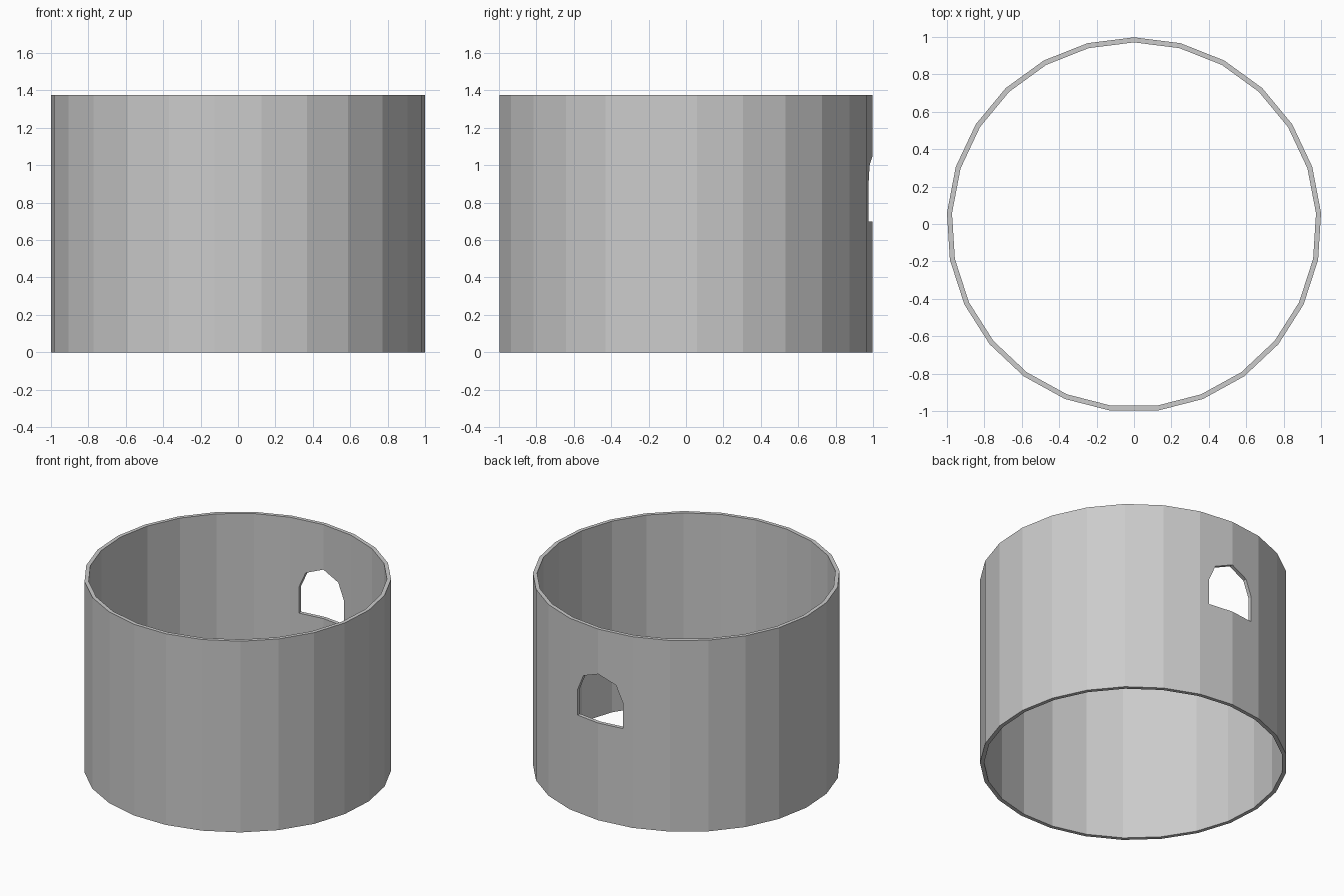
import bpy, bmesh
from math import sin, cos, tau

if "Cube" in bpy.data.objects:
    bpy.data.objects.remove(bpy.data.objects["Cube"])

SIDES, HEIGHT = 25, 1.376
R_OUT, R_IN, Y_SHIFT = 1.002, 0.975, -0.004


def make_object(name, bm):
    bmesh.ops.recalc_face_normals(bm, faces=bm.faces)
    mesh = bpy.data.meshes.new(name)
    bm.to_mesh(mesh)
    bm.free()
    obj = bpy.data.objects.new(name, mesh)
    bpy.context.collection.objects.link(obj)
    return obj


# Round wall: a thin rectangular section carried around 25 sides
section = [(R_OUT, 0), (R_OUT, HEIGHT), (R_IN, HEIGHT), (R_IN, 0)]
bm = bmesh.new()
rings = []
for i in range(SIDES):
    a = tau * i / SIDES
    rings.append([bm.verts.new((r * sin(a), r * cos(a) + Y_SHIFT, z)) for r, z in section])
for i in range(SIDES):
    p, q = rings[i], rings[(i + 1) % SIDES]
    for k in range(4):
        n = (k + 1) % 4
        bm.faces.new((p[k], p[n], q[n], q[k]))
wall = make_object("round_wall", bm)

# Arched window cutter through the back of the wall
arch = [(-0.18, 0.70), (0.18, 0.70), (0.18, 0.885), (0.13, 1.0),
        (0, 1.052), (-0.13, 1.0), (-0.18, 0.885)]
bm = bmesh.new()
face = bm.faces.new([bm.verts.new((x, 0.8, z)) for x, z in arch])
ext = bmesh.ops.extrude_face_region(bm, geom=[face], use_keep_orig=True)
bmesh.ops.translate(bm, vec=(0, 0.4, 0),
                    verts=[g for g in ext["geom"] if isinstance(g, bmesh.types.BMVert)])
cutter = make_object("window_cutter", bm)
cutter.hide_render = True

# Cut the window and discard the cutter
cut = wall.modifiers.new("window", 'BOOLEAN')
cut.operation = 'DIFFERENCE'
cut.solver = 'EXACT'
cut.object = cutter
bpy.context.view_layer.objects.active = wall
wall.select_set(True)
bpy.ops.object.modifier_apply(modifier=cut.name)
bpy.data.objects.remove(cutter)
